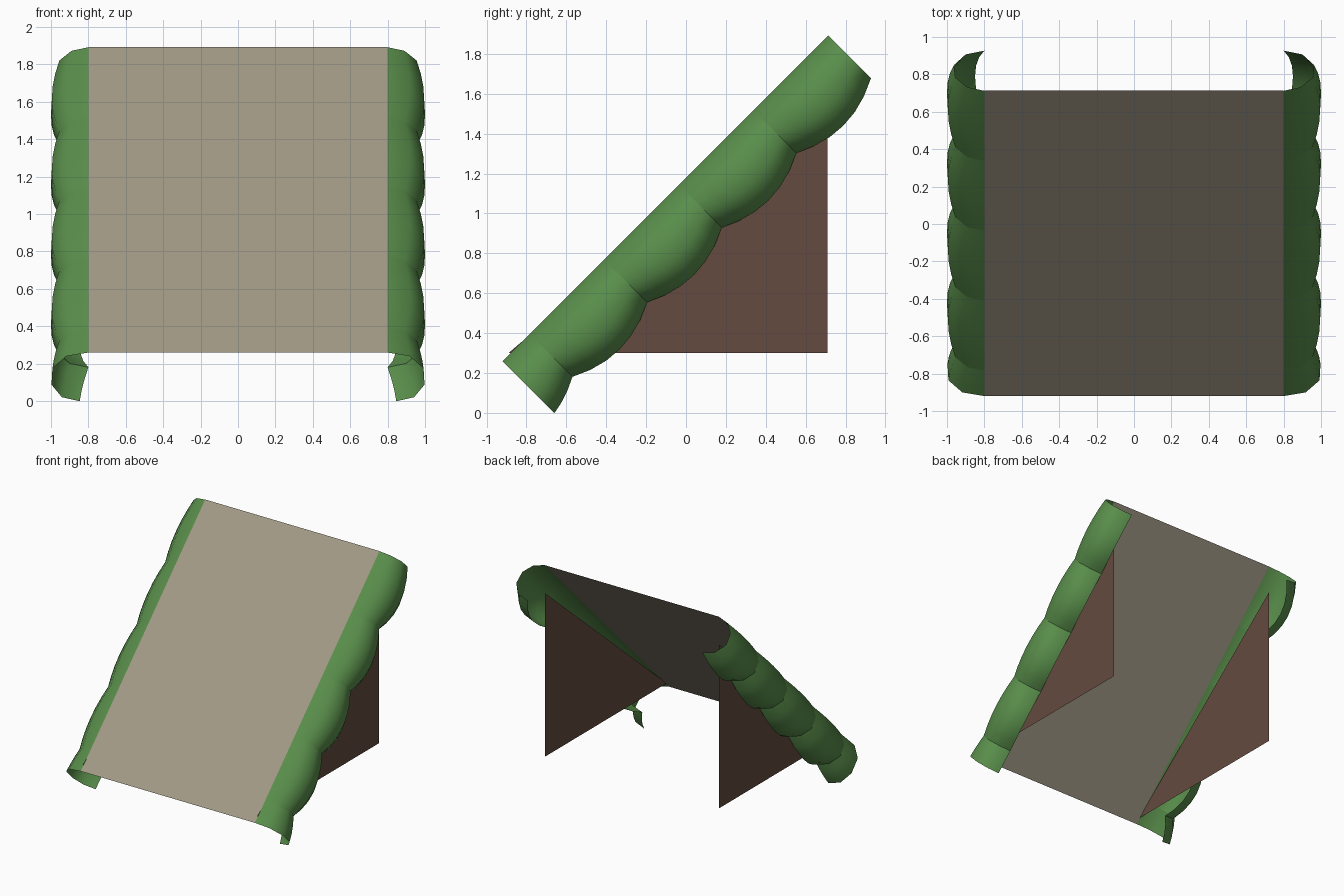
import bpy, bmesh, math
from mathutils import Vector

if "Cube" in bpy.data.objects:
    bpy.data.objects.remove(bpy.data.objects["Cube"])

R = math.sqrt(0.5)
LOW = Vector((0, -0.92, 0.26))       # lower edge of the sloped deck
LENGTH = 2.309                       # deck length along the 45 degree slope


def slope_point(x, u, depth):
    """x across, u up the slope, depth measured square below the deck."""
    return LOW + Vector((x, (u + depth) * R, (u - depth) * R))


def material(name, rgb):
    m = bpy.data.materials.new(name)
    m.diffuse_color = (*rgb, 1)
    m.use_nodes = True
    m.node_tree.nodes["Principled BSDF"].inputs["Base Color"].default_value = m.diffuse_color
    return m


def make_object(name, bm, mat, mirror=False, smooth=False):
    mesh = bpy.data.meshes.new(name)
    for f in bm.faces:
        f.smooth = smooth
    bm.to_mesh(mesh)
    bm.free()
    mesh.materials.append(mat)
    ob = bpy.data.objects.new(name, mesh)
    bpy.context.collection.objects.link(ob)
    if mirror:
        mod = ob.modifiers.new("mirror", 'MIRROR')
        mod.use_mirror_merge = False
    return ob


green = material("green", (0.10, 0.27, 0.07))
tan = material("tan", (0.36, 0.32, 0.24))
brown = material("brown", (0.13, 0.07, 0.05))

# Sloped deck
bm = bmesh.new()
bm.faces.new([bm.verts.new(slope_point(x, u, 0)) for x, u in
              ((-0.8, 0), (0.8, 0), (0.8, LENGTH), (-0.8, LENGTH))])
make_object("sloped_deck", bm, tan)

# Triangular side panels
bm = bmesh.new()
bm.faces.new([bm.verts.new(p) for p in
              ((0.8, -0.89, 0.30), (0.8, 0.71, 0.30), (0.8, 0.71, 1.66))])
make_object("side_panels", bm, brown, mirror=True)

# Scalloped rolled borders: C-shaped section swelling between the necks
NECK = [(0.80, 0), (0.89, 0.027), (0.955, 0.10), (0.963, 0.195), (0.90, 0.275), (0.80, 0.304)]
BULGE = [(0.80, 0), (0.92, 0.028), (0.995, 0.12), (1.0, 0.247), (0.945, 0.343), (0.85, 0.374)]
FIRST, PITCH, STEPS = 0.192, 0.529, 6

bm = bmesh.new()
for i in range(-1, 4):
    start, end = max(0, FIRST + i * PITCH), FIRST + (i + 1) * PITCH
    steps = STEPS if i >= 0 else 3
    rows = []
    for s in range(steps + 1):
        u = start + (end - start) * s / steps
        t = 2 * (u - FIRST - i * PITCH) / PITCH - 1
        k = 1 - t * t
        rows.append([bm.verts.new(slope_point(a[0] + (b[0] - a[0]) * k, u,
                                              a[1] + (b[1] - a[1]) * k))
                     for a, b in zip(NECK, BULGE)])
    for r0, r1 in zip(rows, rows[1:]):
        for j in range(len(NECK) - 1):
            bm.faces.new((r0[j], r1[j], r1[j + 1], r0[j + 1]))
bmesh.ops.reverse_faces(bm, faces=[f for f in bm.faces if f.normal.x < -2])
bm.normal_update()
if sum(f.normal.x for f in bm.faces) < 0:      # keep the outside facing out
    bmesh.ops.reverse_faces(bm, faces=bm.faces[:])
make_object("scalloped_borders", bm, green, mirror=True, smooth=True)
